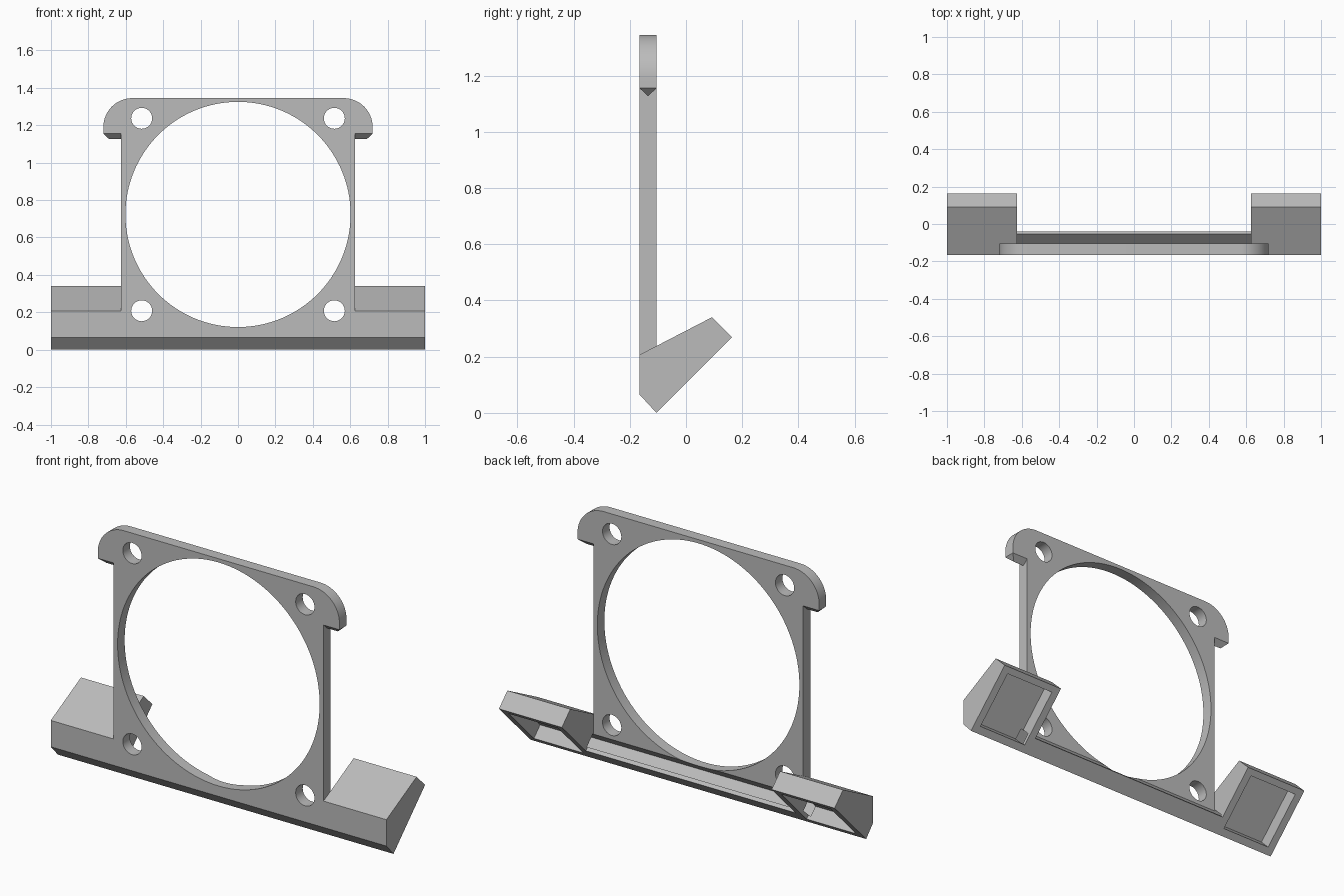
import bpy, bmesh, math
from mathutils import Vector

cube = bpy.data.objects.get("Cube")
if cube:
    bpy.data.objects.remove(cube, do_unlink=True)

FRONT, BACK = -0.165, -0.105      # plate faces in y
SIDE, END = 0.625, 1.0            # plate half width, overall half width

grey = bpy.data.materials.new("light_grey")
grey.use_nodes = True
grey.diffuse_color = (0.5, 0.5, 0.5, 1)
grey.node_tree.nodes["Principled BSDF"].inputs["Base Color"].default_value = (0.5, 0.5, 0.5, 1)


def finish(name, bm):
    bmesh.ops.recalc_face_normals(bm, faces=bm.faces)
    mesh = bpy.data.meshes.new(name)
    bm.to_mesh(mesh)
    bm.free()
    mesh.materials.append(grey)
    obj = bpy.data.objects.new(name, mesh)
    bpy.context.collection.objects.link(obj)
    return obj


def prism(name, profile, offset):
    """Extrude a closed 3D polygon along an offset vector."""
    bm = bmesh.new()
    face = bm.faces.new([bm.verts.new(p) for p in profile])
    new = bmesh.ops.extrude_face_region(bm, geom=[face])["geom"]
    verts = [v for v in new if isinstance(v, bmesh.types.BMVert)]
    bmesh.ops.translate(bm, verts=verts, vec=offset)
    return finish(name, bm)


def along_x(name, profile, x0, x1):
    return prism(name, [(x0, y, z) for y, z in profile], (x1 - x0, 0, 0))


def along_y(name, profile, y0, y1):
    return prism(name, [(x, y0, z) for x, z in profile], (0, y1 - y0, 0))


def arc(cx, cz, r, a0, a1, n):
    angles = [math.radians(a0 + (a1 - a0) * i / n) for i in range(n + 1)]
    return [(cx + r * math.cos(a), cz + r * math.sin(a)) for a in angles]


def sloped(s, d):
    """Point s up the slanted underside and d deep into it, as (y, z)."""
    k = math.sqrt(0.5)
    return BACK + (s - d) * k, (s + d) * k


def sloped_box(name, x0, x1, s0, s1, d0, d1):
    corners = [sloped(s0, d0), sloped(s1, d0), sloped(s1, d1), sloped(s0, d1)]
    return along_x(name, corners, x0, x1)


def combine(target, other, operation):
    mod = target.modifiers.new(operation.title(), 'BOOLEAN')
    mod.operation, mod.solver, mod.object = operation, 'EXACT', other
    bpy.context.view_layer.objects.active = target
    bpy.ops.object.modifier_apply(modifier=mod.name)
    bpy.data.objects.remove(other, do_unlink=True)


# Upright plate with rounded ears at the top
right_half = [(SIDE, 0.065), (SIDE, 1.155), (0.72, 1.155)] + arc(0.565, 1.19, 0.155, 0, 90, 16)
outline = right_half + [(-x, z) for x, z in reversed(right_half)]
body = along_y("fan_bracket", outline, FRONT, BACK)

# Base rail with a lip behind the plate
rail = [(FRONT, 0.065), (BACK, 0), sloped(0.092, 0), sloped(0.092, 0.021),
        sloped(0.021, 0.021), (BACK, 0.08), (FRONT, 0.08)]
combine(body, along_x("base_rail", rail, -0.7, 0.7), 'UNION')

# Foot blocks and tapered hooks under the ears
foot = [(FRONT, 0.207), (FRONT, 0.065), (BACK, 0), sloped(0.38, 0), (0.092, 0.34)]
for side in (-1, 1):
    combine(body, along_x("foot_block", foot, side * SIDE, side * END), 'UNION')
    bm = bmesh.new()
    mid = (FRONT + BACK) / 2
    for x, y, z in [(SIDE, FRONT, 1.155), (SIDE, BACK, 1.155), (0.72, FRONT, 1.155),
                    (0.72, BACK, 1.155), (SIDE, mid, 1.127), (0.69, mid, 1.127)]:
        bm.verts.new((side * x, y, z))
    bmesh.ops.convex_hull(bm, input=bm.verts)
    combine(body, finish("ear_hook", bm), 'UNION')

# Large opening and four screw holes
holes = [(0, 0.723, 0.602, 128)]
holes += [(x, z, 0.056, 32) for x in (-0.515, 0.515) for z in (0.208, 1.237)]
for x, z, r, n in holes:
    ring = arc(x, z, r, 0, 360, n)[:-1]
    combine(body, along_y("hole_cutter", ring, FRONT - 0.1, BACK + 0.04), 'DIFFERENCE')

# Wire channel behind the plate, joining the pockets in the feet
combine(body, sloped_box("channel_cutter", -0.68, 0.68, 0.027, 0.098, 0.021, 0.092), 'DIFFERENCE')
for side in (-1, 1):
    combine(body, sloped_box("pocket_cutter", side * 0.665, side * 0.96,
                             0.04, 0.345, -0.05, 0.075), 'DIFFERENCE')

bpy.ops.object.select_all(action='DESELECT')
body.select_set(True)
bpy.context.view_layer.objects.active = body
bpy.ops.object.shade_smooth_by_angle(angle=math.radians(30))
